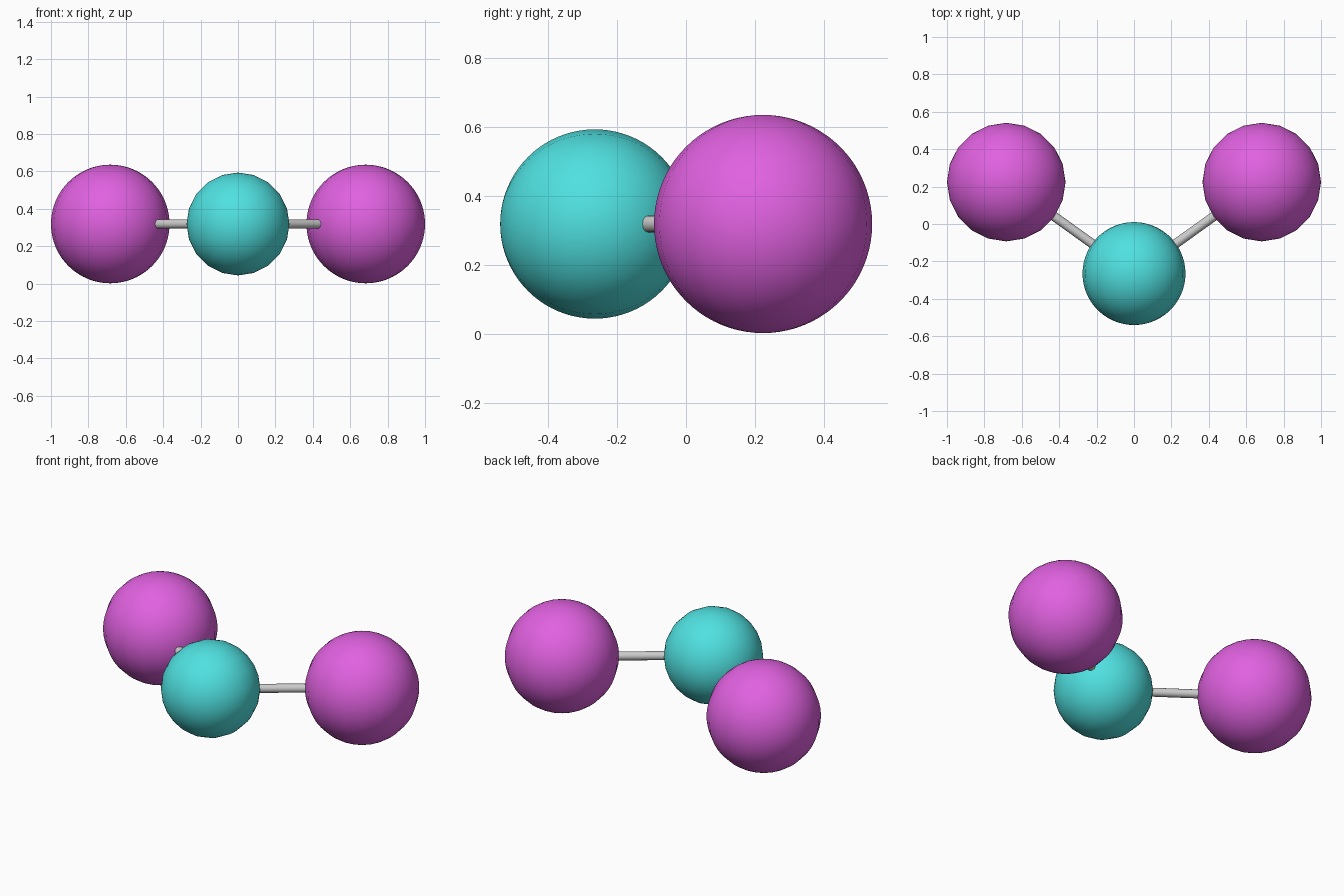
import bpy
from math import pi
from mathutils import Vector

if "Cube" in bpy.data.objects:
    bpy.data.objects.remove(bpy.data.objects["Cube"])

Z = 0.319
R_OUT, R_MID = 0.317, 0.275
MID = Vector((0, -0.265, Z))


def material(name, color):
    m = bpy.data.materials.new(name)
    m.diffuse_color = color
    m.use_nodes = True
    m.node_tree.nodes["Principled BSDF"].inputs["Base Color"].default_value = m.diffuse_color
    return m


magenta = material("magenta", (0.75, 0.12, 0.75, 1))
cyan = material("cyan", (0.08, 0.75, 0.75, 1))


def ball(name, centre, radius, mat, tilt=0):
    bpy.ops.mesh.primitive_uv_sphere_add(segments=20, ring_count=40, radius=radius,
                                         location=centre, rotation=(tilt, 0, 0))
    ob = bpy.context.object
    ob.name = name
    ob.data.materials.append(mat)
    bpy.ops.object.shade_smooth()


def rod(name, a, b, radius):
    d = b - a
    bpy.ops.mesh.primitive_cylinder_add(vertices=16, radius=radius, depth=d.length,
                                        location=(a + b) / 2,
                                        rotation=d.to_track_quat('Z', 'Y').to_euler())
    bpy.context.object.name = name
    bpy.ops.object.shade_smooth_by_angle()


# Central ball, poles along y
ball("centre_ball", MID, R_MID, cyan, pi / 2)

# Outer balls and the rods joining them to the centre
for side, s in (("left", -1), ("right", 1)):
    end = Vector((s * 0.683, 0.224, Z))
    ball(side + "_ball", end, R_OUT, magenta)
    rod(side + "_rod", MID, end, 0.025)
